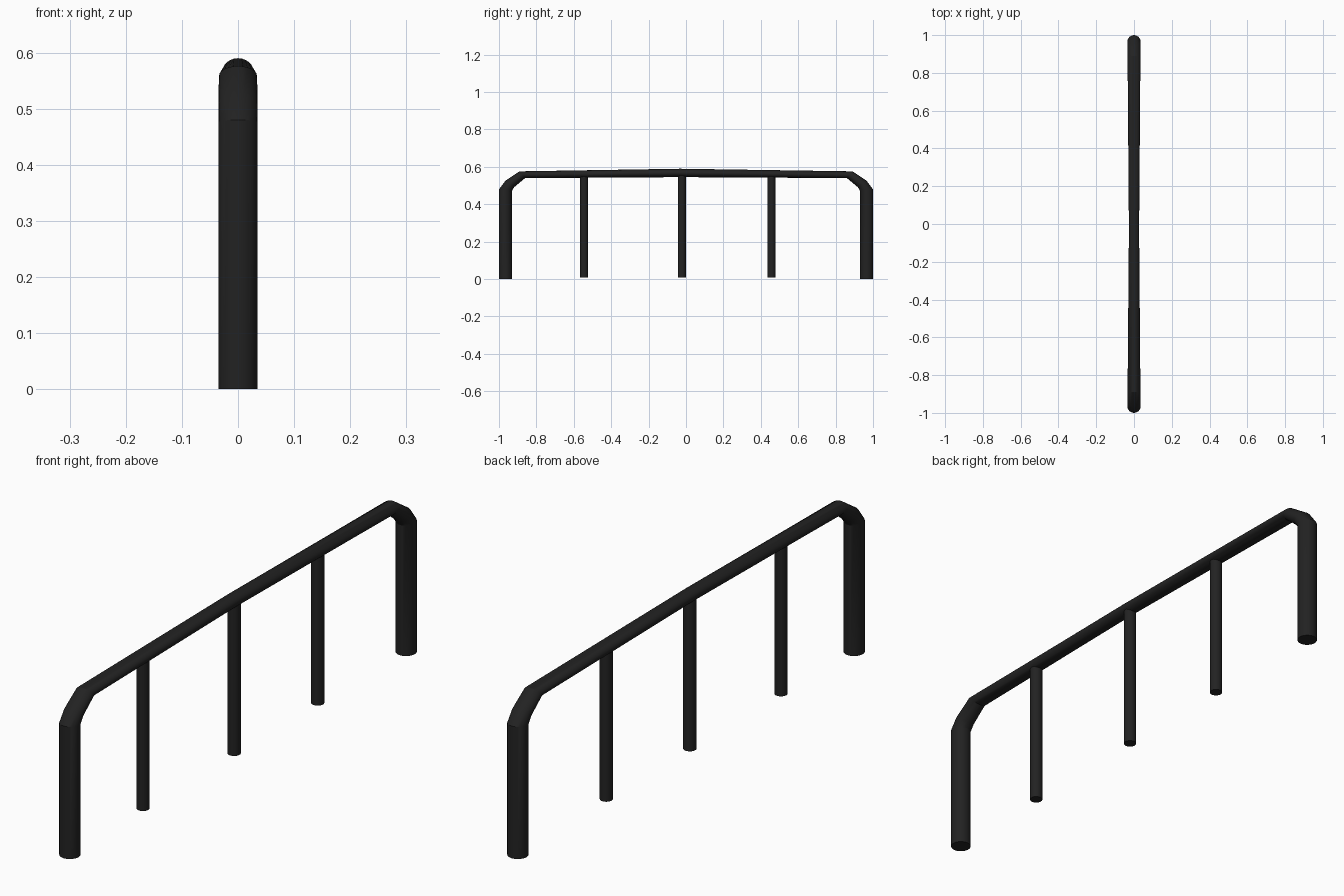
import bpy, bmesh, math
from mathutils import Vector

cube = bpy.data.objects.get("Cube")
if cube:
    bpy.data.objects.remove(cube, do_unlink=True)

SIDES = 24
black = bpy.data.materials.new("matte_black")
black.use_nodes = True
colour = (0.016, 0.016, 0.016, 1)
black.diffuse_color = colour
bsdf = black.node_tree.nodes["Principled BSDF"]
bsdf.inputs["Base Color"].default_value = colour
bsdf.inputs["Roughness"].default_value = 0.6


def make_tube(name, sections):
    """Loft ellipses, each given by outer (y, z), inner (y, z) and half width."""
    bm = bmesh.new()
    loops = []
    for outer, inner, width in sections:
        a, b = Vector((0, *outer)), Vector((0, *inner))
        centre, radius = (a + b) / 2, (a - b) / 2
        loop = []
        for i in range(SIDES):
            t = math.tau * i / SIDES
            loop.append(bm.verts.new(
                centre + radius * math.cos(t) + Vector((width * math.sin(t), 0, 0))))
        loops.append(loop)
    for p, q in zip(loops, loops[1:]):
        for i in range(SIDES):
            j = (i + 1) % SIDES
            bm.faces.new((p[i], p[j], q[j], q[i]))
    bm.faces.new(loops[0])
    bm.faces.new(loops[-1])
    bmesh.ops.recalc_face_normals(bm, faces=bm.faces)
    mesh = bpy.data.meshes.new(name)
    bm.to_mesh(mesh)
    bm.free()
    mesh.materials.append(black)
    obj = bpy.data.objects.new(name, mesh)
    bpy.context.collection.objects.link(obj)
    bpy.ops.object.select_all(action='DESELECT')
    obj.select_set(True)
    bpy.context.view_layer.objects.active = obj
    bpy.ops.object.shade_smooth_by_angle(angle=math.radians(30))
    return obj


# Bent hoop: front leg, bend, slightly tapered rail, mirrored back leg
front = [
    ((-1, 0), (-0.93, 0), 0.035),
    ((-1, 0.48), (-0.93, 0.473), 0.035),
    ((-0.965, 0.526), (-0.918, 0.492), 0.035),
    ((-0.89, 0.576), (-0.86, 0.54), 0.034),
]
middle = [((-0.03, 0.59), (-0.03, 0.545), 0.027)]
back = [((-o[0], o[1]), (-i[0], i[1]), w) for o, i, w in reversed(front)]
make_tube("hoop_rail", front + middle + back)

# Upright bars under the rail
R = 0.022
for name, y in (("front_bar", -0.545), ("middle_bar", -0.022), ("back_bar", 0.457)):
    make_tube(name, [((y - R, z), (y + R, z), R) for z in (0.008, 0.56)])
